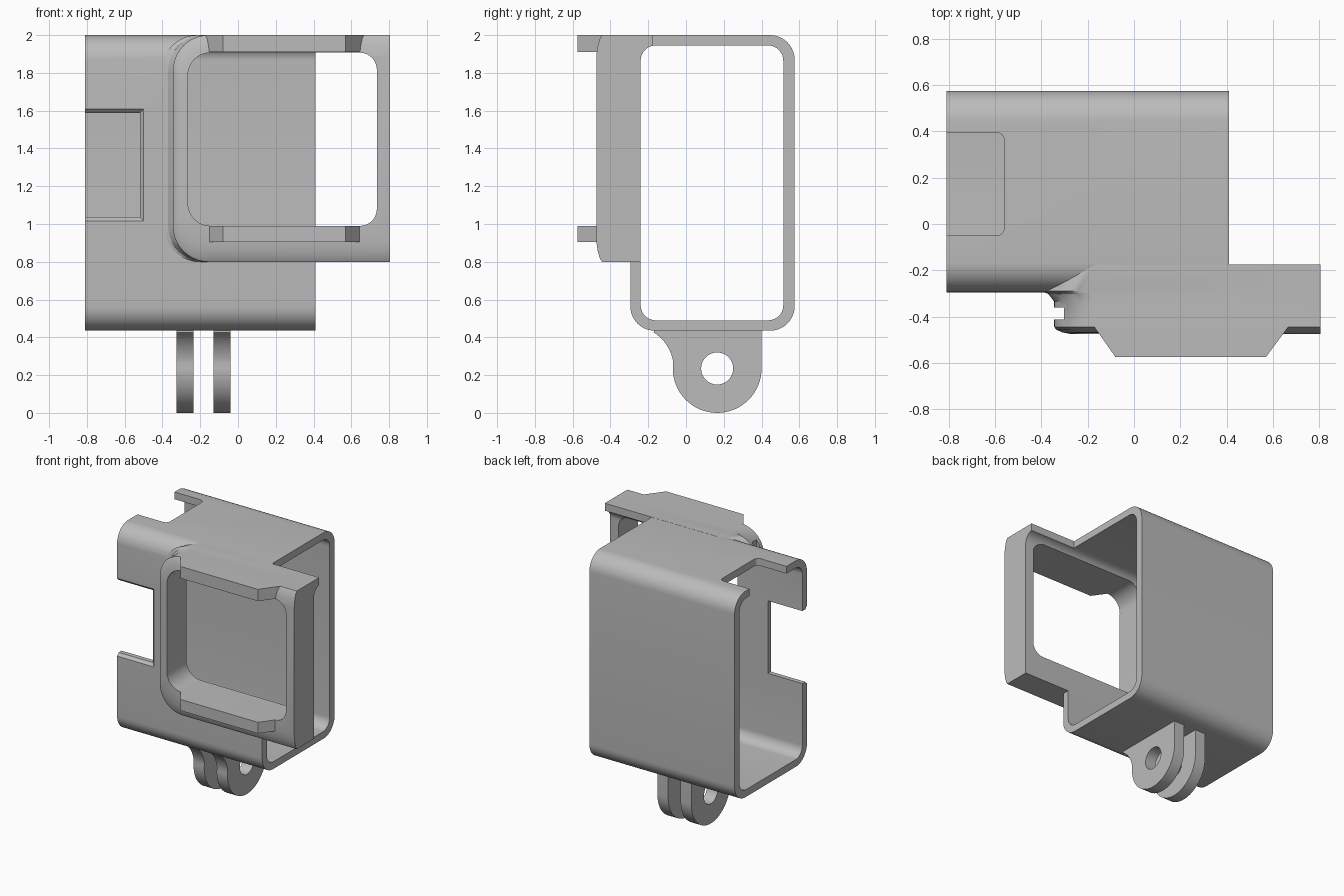
import bpy, bmesh, math

cube = bpy.data.objects.get("Cube")
if cube:
    bpy.data.objects.remove(cube, do_unlink=True)

grey = bpy.data.materials.new("plain_grey")
grey.use_nodes = True
colour = (0.5, 0.5, 0.5, 1)
grey.diffuse_color = colour
grey.node_tree.nodes["Principled BSDF"].inputs["Base Color"].default_value = colour


def arc(cu, cv, r, start, end, n=10):
    """Points on a circle arc, angles in degrees."""
    angles = [math.radians(start + (end - start) * i / n) for i in range(n + 1)]
    return [(cu + r * math.cos(a), cv + r * math.sin(a)) for a in angles]


def rounded_rect(u0, v0, u1, v1, left, right):
    """Rectangle outline with one radius for the low-u corners and one for the high-u corners."""
    pts = []
    corners = [(u1, v1, right, 0), (u0, v1, left, 90), (u0, v0, left, 180), (u1, v0, right, 270)]
    for u, v, r, start in corners:
        if r == 0:
            pts.append((u, v))
            continue
        cu = u - r if u == u1 else u + r
        cv = v - r if v == v1 else v + r
        pts += arc(cu, cv, r, start, start + 90)
    return pts


def loft(name, sections, axis):
    """Skin outlines placed at positions along an axis and cap both ends."""
    bm = bmesh.new()
    rings = []
    for pos, outline in sections:
        ring = []
        for u, v in outline:
            co = {"x": (pos, u, v), "y": (u, pos, v), "z": (u, v, pos)}[axis]
            ring.append(bm.verts.new(co))
        rings.append(ring)
    for a, b in zip(rings, rings[1:]):
        for i in range(len(a)):
            j = (i + 1) % len(a)
            bm.faces.new((a[i], a[j], b[j], b[i]))
    bm.faces.new(rings[0])
    bm.faces.new(rings[-1])
    bmesh.ops.recalc_face_normals(bm, faces=bm.faces)
    mesh = bpy.data.meshes.new(name)
    bm.to_mesh(mesh)
    bm.free()
    mesh.materials.append(grey)
    obj = bpy.data.objects.new(name, mesh)
    bpy.context.collection.objects.link(obj)
    return obj


def prism(name, outline, axis, start, end):
    return loft(name, [(start, outline), (end, outline)], axis)


def cut(obj, cutters):
    """Subtract the cutters from the part and bake the result."""
    for cutter in cutters:
        mod = obj.modifiers.new("cut", "BOOLEAN")
        mod.operation = "DIFFERENCE"
        mod.solver = "EXACT"
        mod.object = cutter
    depsgraph = bpy.context.evaluated_depsgraph_get()
    mesh = bpy.data.meshes.new_from_object(obj.evaluated_get(depsgraph))
    obj.modifiers.clear()
    obj.data = mesh


# Shared cutters: sleeve cavity and lens window
cavity = prism("cavity_cutter", rounded_rect(-0.24, 0.49, 0.515, 1.945, 0.08, 0.08), "x", -1, 1)
window = prism("window_cutter", rounded_rect(-0.265, 0.99, 0.735, 1.907, 0.12, 0.09), "y", -0.7, -0.1)

# Sleeve with the side cut-out (flared lip) and the top cut-out
sleeve = prism("sleeve", rounded_rect(-0.295, 0.435, 0.575, 2, 0.13, 0.13), "x", -0.81, 0.41)


def flared(grow):
    return rounded_rect(-1, 1.037 - grow, -0.52 + grow, 1.588 + grow, 0, 0)


front_notch = loft("front_notch_cutter", [(-0.18, flared(0)), (-0.275, flared(0)),
                                          (-0.295, flared(0.02)), (-0.33, flared(0.055))], "y")
top_notch = prism("top_notch_cutter", rounded_rect(-1, -0.05, -0.56, 0.395, 0, 0.035), "z", 1.85, 2.1)
cut(sleeve, [cavity, window, front_notch, top_notch])


# Lens frame: rounded on its inner end, square on its outer end, with a softly domed front
def frame_outline(side, ends):
    return rounded_rect(-0.345 + side, 0.8 + ends, 0.805, 2 - ends, 0.19, 0)


frame_steps = [(-0.175, 0, 0), (-0.29, -0.06, 0), (-0.302, -0.025, 0), (-0.335, 0, 0),
               (-0.445, 0, 0), (-0.457, 0.01, 0.02), (-0.468, 0.035, 0.06), (-0.475, 0.07, 0.11)]
lens_frame = loft("lens_frame", [(y, frame_outline(s, e)) for y, s, e in frame_steps], "y")
slot = prism("slot_cutter", rounded_rect(-0.5, -0.412, -0.302, -0.36, 0, 0), "z", 0.7, 2.1)
deep_slot = prism("deep_slot_cutter", rounded_rect(-0.5, -0.412, -0.268, -0.36, 0, 0), "z", 1.05, 1.75)
cut(lens_frame, [cavity, window, slot, deep_slot])

# Filter rails above and below the window
rail = [(-0.175, -0.44), (0.67, -0.44), (0.57, -0.575), (-0.08, -0.575)]
rails = [prism("upper_rail", rail, "z", 1.91, 2), prism("lower_rail", rail, "z", 0.905, 0.99)]

# Two hinge tabs with a bolt hole
tab = arc(0.165, 0.235, 0.235, 0, -180, 32)
tab += arc(-0.29, 0.235, 0.225, 8, 58, 8) + [(-0.17, 0.46), (0.4, 0.46)]
bolt = prism("bolt_cutter", arc(0.165, 0.235, 0.085, 0, 350, 35), "x", -0.6, 0.2)
tabs = []
for name, x in (("right_hinge_tab", -0.325), ("left_hinge_tab", -0.13)):
    obj = prism(name, tab, "x", x, x + 0.09)
    cut(obj, [bolt])
    tabs.append(obj)

# Remove the helpers and shade smooth with sharp edges kept
for cutter in (cavity, window, front_notch, top_notch, slot, deep_slot, bolt):
    bpy.data.objects.remove(cutter, do_unlink=True)
bpy.ops.object.select_all(action="DESELECT")
for obj in [sleeve, lens_frame] + rails + tabs:
    obj.select_set(True)
    bpy.context.view_layer.objects.active = obj
bpy.ops.object.shade_smooth_by_angle(angle=math.radians(30))
